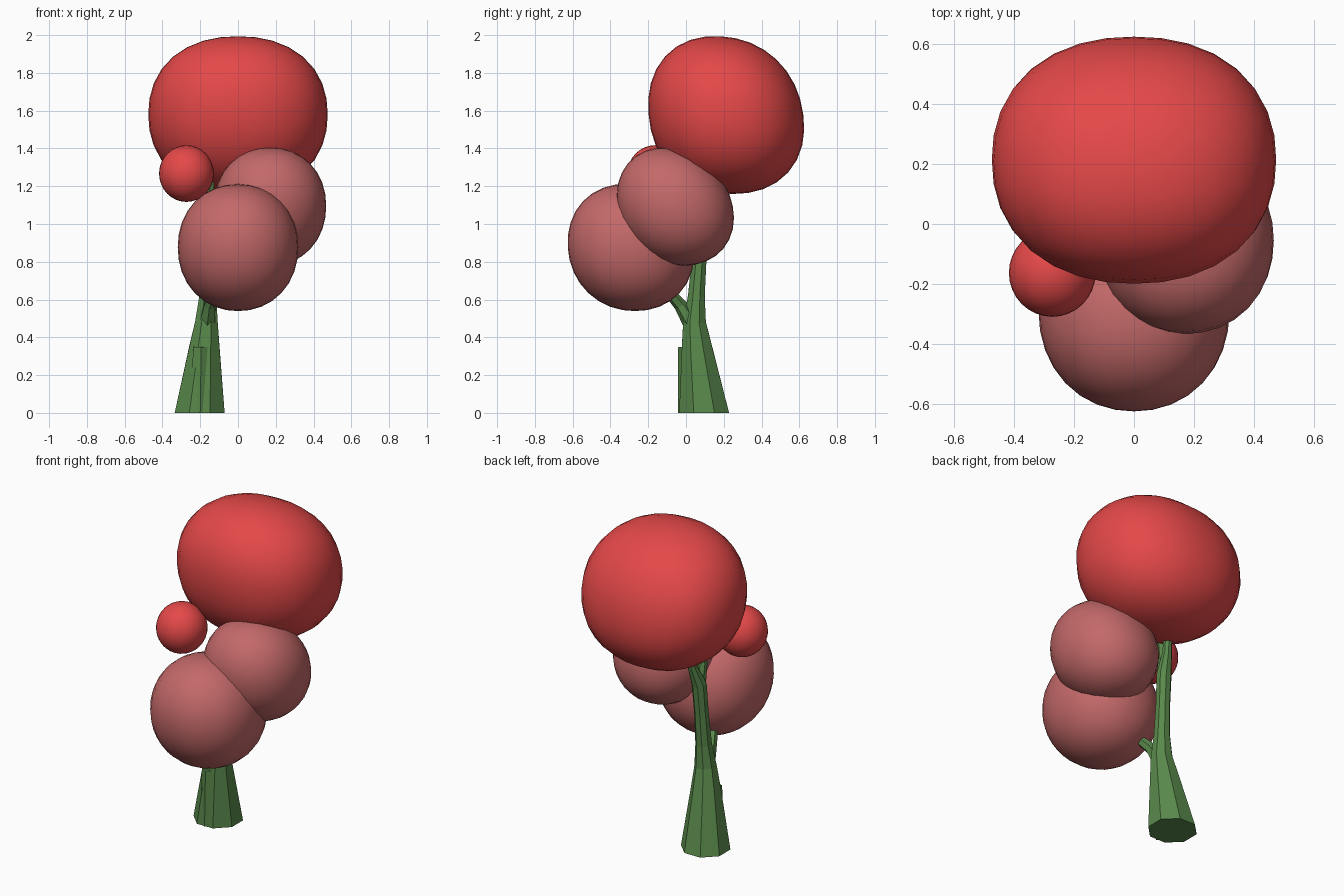
import bpy, bmesh, math
from mathutils import Vector

if "Cube" in bpy.data.objects:
    bpy.data.objects.remove(bpy.data.objects["Cube"])


def material(name, rgb):
    m = bpy.data.materials.new(name)
    m.diffuse_color = (*rgb, 1)
    m.use_nodes = True
    m.node_tree.nodes["Principled BSDF"].inputs["Base Color"].default_value = m.diffuse_color
    return m


RED = material("red_leaves", (0.78, 0.065, 0.065))
PINK = material("pink_leaves", (0.55, 0.14, 0.14))
GREEN = material("green_bark", (0.10, 0.25, 0.07))


def finish(bm, name, mat, smooth):
    bmesh.ops.recalc_face_normals(bm, faces=bm.faces)
    for f in bm.faces:
        f.smooth = smooth
    me = bpy.data.meshes.new(name)
    bm.to_mesh(me)
    bm.free()
    me.materials.append(mat)
    ob = bpy.data.objects.new(name, me)
    bpy.context.collection.objects.link(ob)
    return ob


def blob(name, centre, radii, mat, shear=0.0, dent=0.0, power=2.0):
    """Quad sphere, leaned in y by shear, flattened on its upper back by dent,
    and made a little boxy by a power above 2."""
    bm = bmesh.new()
    bmesh.ops.create_cube(bm, size=2)
    bmesh.ops.subdivide_edges(bm, edges=bm.edges[:], cuts=7, use_grid_fill=True)
    back_up = Vector((0, 1, 1)).normalized()
    for v in bm.verts:
        # even out the cube grid before projecting it on the sphere
        d = Vector([math.tan(c * math.pi / 4) for c in v.co]).normalized()
        p = d / sum(abs(c) ** power for c in d) ** (1 / power)
        p *= 1 - dent * max(0, d.dot(back_up)) ** 3
        p = Vector([a * r for a, r in zip(p, radii)])
        p.y += shear * p.z
        v.co = p + Vector(centre)
    return finish(bm, name, mat, True)


def limb(name, path, sides=8):
    """Faceted tapering tube through (x, y, z, radius) points."""
    bm = bmesh.new()
    pts = [Vector(p[:3]) for p in path]
    rings = []
    for i, p in enumerate(pts):
        t = pts[min(i + 1, len(pts) - 1)] - pts[max(i - 1, 0)]
        if p.z == 0:
            t = Vector((0, 0, 1))
        q = Vector((0, 0, 1)).rotation_difference(t)
        ring = []
        for k in range(sides):
            a = 2 * math.pi * (k + 0.5) / sides
            ring.append(bm.verts.new(p + q @ Vector((math.cos(a), math.sin(a), 0)) * path[i][3]))
        rings.append(ring)
    for a, b in zip(rings, rings[1:]):
        for k in range(sides):
            n = (k + 1) % sides
            bm.faces.new((a[k], a[n], b[n], b[k]))
    bm.faces.new(rings[0])
    bm.faces.new(rings[-1])
    return finish(bm, name, GREEN, False)


# Leaf masses
blob("top_crown", (0, 0.215, 1.58), (0.475, 0.413, 0.421), RED, -0.08, 0.05, 2.2)
blob("front_crown", (0, -0.29, 0.877), (0.319, 0.336, 0.338), PINK, -0.06, 0.03, 2.1)
blob("right_crown", (0.17, -0.055, 1.095), (0.297, 0.309, 0.316), PINK, -0.13, 0.06, 2.1)
blob("small_crown", (-0.273, -0.163, 1.267), (0.145, 0.147, 0.15), RED)

# Trunk, front root and branches
limb("trunk", [(-0.203, 0.096, 0, 0.143), (-0.178, 0.058, 0.34, 0.088),
               (-0.167, 0.045, 0.48, 0.065), (-0.16, 0.055, 0.62, 0.048),
               (-0.155, 0.07, 0.82, 0.042), (-0.15, 0.085, 1.0, 0.044),
               (-0.135, 0.13, 1.12, 0.028), (-0.12, 0.16, 1.32, 0.022)])
limb("front_root", [(-0.2, 0.025, 0, 0.068), (-0.195, 0.005, 0.35, 0.047)], 6)
limb("front_branch", [(-0.165, 0.04, 0.46, 0.05), (-0.15, -0.03, 0.57, 0.034),
                      (-0.12, -0.1, 0.65, 0.027), (-0.06, -0.2, 0.75, 0.018)], 6)
limb("left_branch", [(-0.15, 0.08, 0.98, 0.034), (-0.155, 0.055, 1.12, 0.026),
                     (-0.14, 0.05, 1.3, 0.02)], 6)
